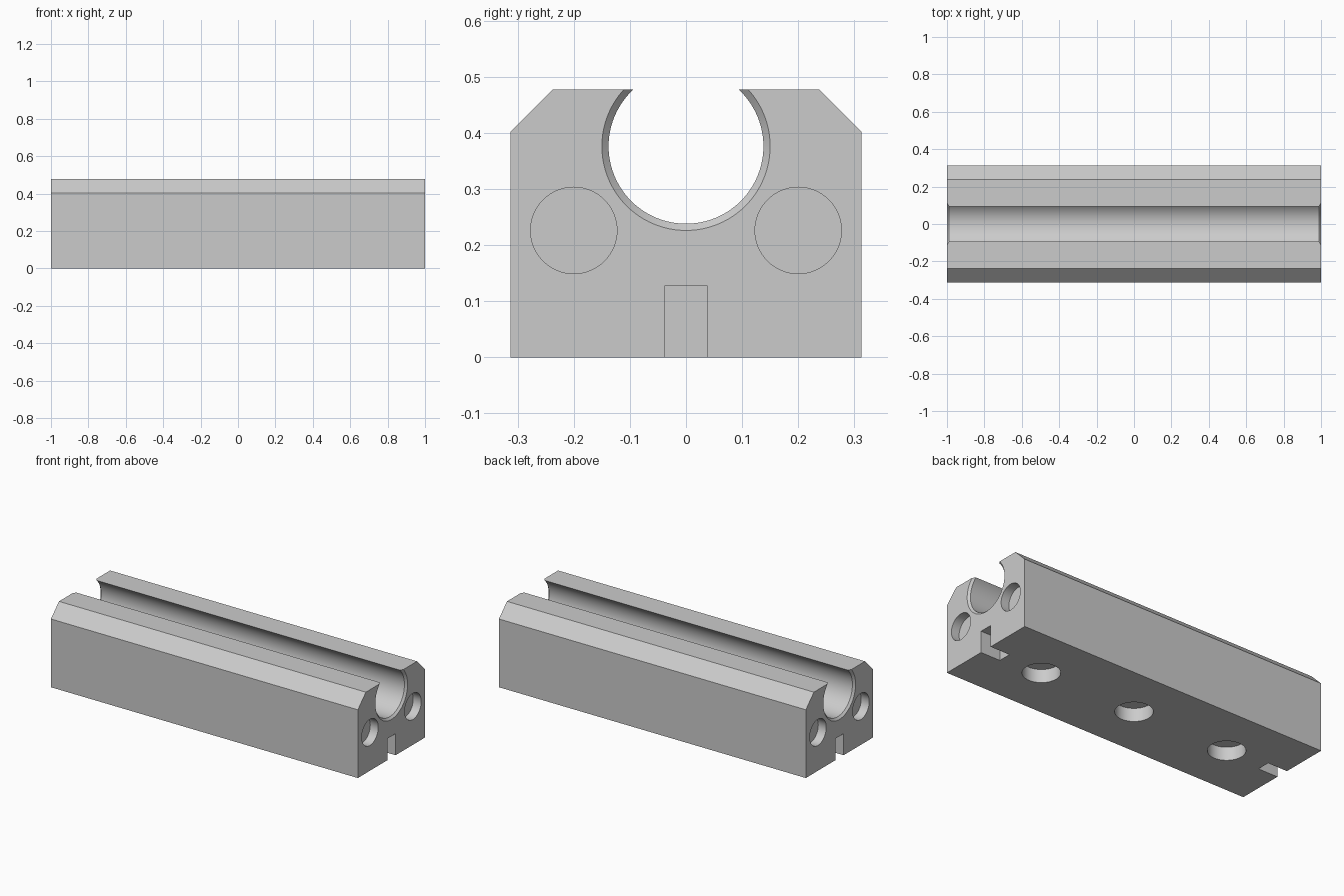
import bpy, bmesh, math
from mathutils import Matrix, Vector

default = bpy.data.objects.get("Cube")
if default:
    bpy.data.objects.remove(default, do_unlink=True)

HALF_W, HEIGHT, BEVEL = 0.313, 0.477, 0.075

grey = bpy.data.materials.new("plain_grey")
grey.use_nodes = True
colour = (0.6, 0.6, 0.6, 1)
grey.diffuse_color = colour
grey.node_tree.nodes["Principled BSDF"].inputs["Base Color"].default_value = colour


def finish(name, bm):
    bmesh.ops.recalc_face_normals(bm, faces=bm.faces[:])
    mesh = bpy.data.meshes.new(name)
    bm.to_mesh(mesh)
    bm.free()
    mesh.materials.append(grey)
    obj = bpy.data.objects.new(name, mesh)
    bpy.context.collection.objects.link(obj)
    return obj


def spindle(name, stations, centre, along_x=True, segments=96):
    """Closed round solid from (position, radius) stations along x or z."""
    bm = bmesh.new()
    rings = []
    for pos, r in stations:
        ring = []
        for i in range(segments):
            a = math.tau * i / segments
            u, v = r * math.cos(a), r * math.sin(a)
            co = Vector((pos, u, v)) if along_x else Vector((u, v, pos))
            ring.append(bm.verts.new(co + Vector(centre)))
        rings.append(ring)
    for a, b in zip(rings, rings[1:]):
        for i in range(segments):
            j = (i + 1) % segments
            bm.faces.new((a[i], a[j], b[j], b[i]))
    bm.faces.new(rings[0])
    bm.faces.new(rings[-1])
    return finish(name, bm)


def box(name, size, centre):
    bm = bmesh.new()
    bmesh.ops.create_cube(bm, size=1, matrix=Matrix.Translation(centre) @ Matrix.Diagonal((*size, 1)))
    return finish(name, bm)


# Block with chamfered top corners, extruded along x
right_side = [(HALF_W, 0), (HALF_W, HEIGHT - BEVEL), (HALF_W - BEVEL, HEIGHT)]
profile = right_side + [(-y, z) for y, z in reversed(right_side)]
bm = bmesh.new()
face = bm.faces.new([bm.verts.new((-1, y, z)) for y, z in profile])
ext = bmesh.ops.extrude_face_region(bm, geom=[face])
moved = [g for g in ext["geom"] if isinstance(g, bmesh.types.BMVert)]
bmesh.ops.translate(bm, verts=moved, vec=(2, 0, 0))
block = finish("grooved_block", bm)

# Round open channel with countersunk ends
cutters = [spindle("channel_cutter",
                   [(-1.02, 0.17), (-0.988, 0.138), (0.988, 0.138), (1.02, 0.17)],
                   (0, 0, 0.376))]

# Blind end sockets and bottom notches, on both ends
for end in (-1, 1):
    for side in (-1, 1):
        cutters.append(spindle("end_socket_cutter", [(-0.052, 0.077), (0.052, 0.077)],
                               (end, side * 0.2, 0.226), segments=64))
    cutters.append(box("notch_cutter", (0.254, 0.077, 0.254), (end, 0, 0)))

# Three blind sockets in the underside
for x in (-0.625, 0, 0.625):
    cutters.append(spindle("base_socket_cutter", [(-0.05, 0.1), (0.078, 0.1)],
                           (x, 0, 0), along_x=False, segments=64))

# Cut everything out of the block
bpy.ops.object.select_all(action='DESELECT')
bpy.context.view_layer.objects.active = block
block.select_set(True)
for cutter in cutters:
    cutter.hide_render = True
    mod = block.modifiers.new("cut", 'BOOLEAN')
    mod.operation = 'DIFFERENCE'
    mod.solver = 'EXACT'
    mod.object = cutter
    bpy.ops.object.modifier_apply(modifier=mod.name)
    bpy.data.objects.remove(cutter, do_unlink=True)

bpy.ops.object.shade_smooth_by_angle(angle=math.radians(30))
